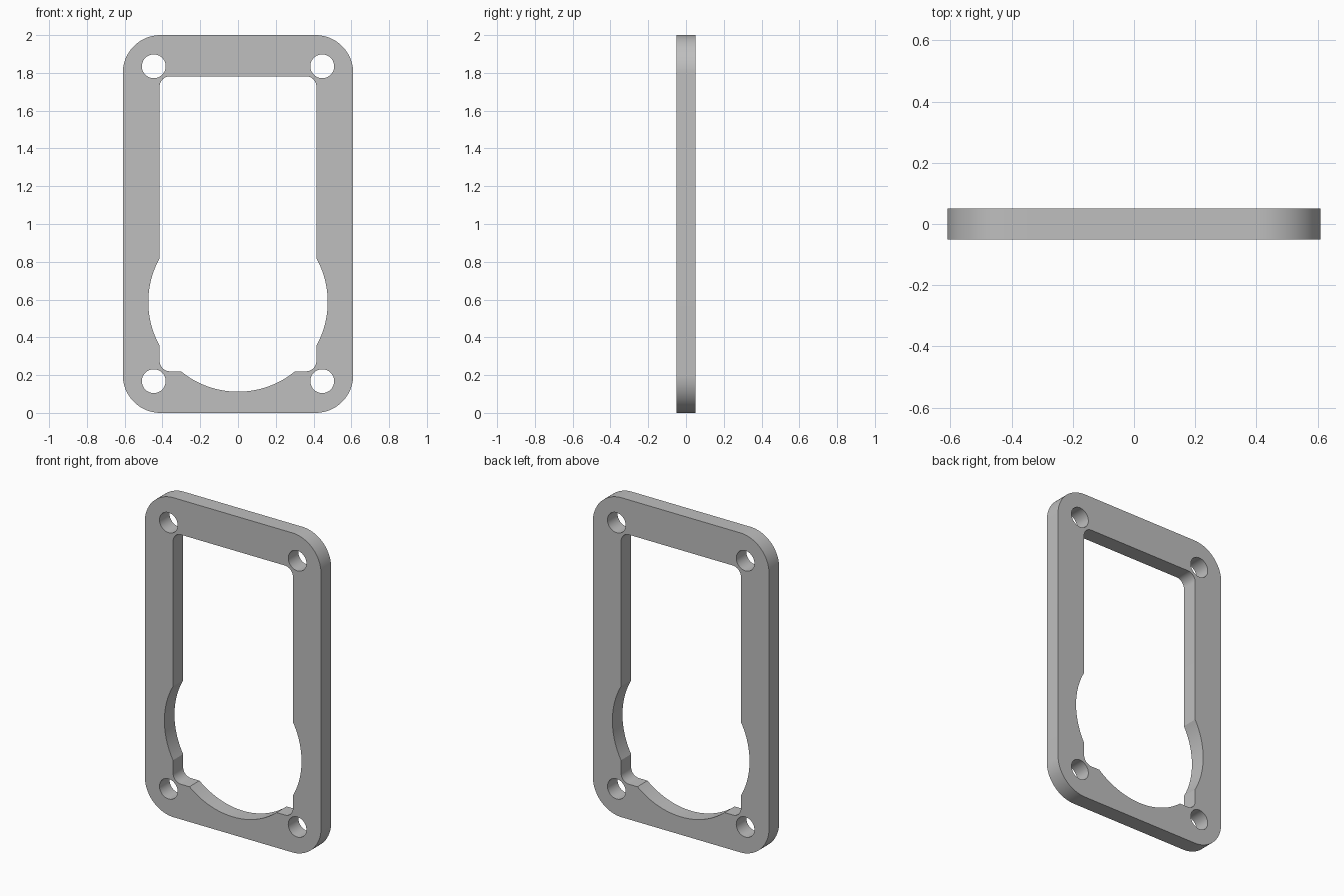
import bpy
import bmesh
from math import sin, cos, asin, acos, radians, pi

if "Cube" in bpy.data.objects:
    bpy.data.objects.remove(bpy.data.objects["Cube"], do_unlink=True)

HALF_W, HEIGHT, HALF_T = 0.61, 2.0, 0.05
OUTER_R = 0.2
WIN_X, WIN_LOW, WIN_TOP, WIN_R = 0.415, 0.22, 1.782, 0.055
BOWL_Z, BOWL_R = 0.587, 0.475
HOLE_X, HOLE_ZS, HOLE_R = 0.446, (0.168, 1.835), 0.063


def arc(cx, cz, r, start, end, steps):
    """Points along an arc, angles in radians."""
    return [(cx + r * cos(start + (end - start) * i / steps),
             cz + r * sin(start + (end - start) * i / steps))
            for i in range(steps + 1)]


def mirrored(half):
    """Close a right-hand outline with its mirror image."""
    left = [(-x, z) for x, z in reversed(half) if x > 1e-5]
    return half + left


# Outer rounded rectangle
cx = HALF_W - OUTER_R
outer = mirrored(arc(cx, OUTER_R, OUTER_R, -pi / 2, 0, 20)
                 + arc(cx, HEIGHT - OUTER_R, OUTER_R, 0, pi / 2, 20))

# Rounded window joined with the round opening that breaks its sides and sill
side = acos(WIN_X / BOWL_R)
sill = asin((WIN_LOW - BOWL_Z) / BOWL_R)
wx = WIN_X - WIN_R
window = mirrored(arc(0, BOWL_Z, BOWL_R, -pi / 2, sill, 16)
                  + arc(wx, WIN_LOW + WIN_R, WIN_R, -pi / 2, 0, 10)
                  + arc(0, BOWL_Z, BOWL_R, -side, side, 24)
                  + arc(wx, WIN_TOP - WIN_R, WIN_R, 0, pi / 2, 10))

# Four screw holes
holes = [arc(s * HOLE_X, z, HOLE_R, 0, 2 * pi, 48)[:-1]
         for s in (-1, 1) for z in HOLE_ZS]

# Filled, extruded profile
curve = bpy.data.curves.new("frame_plate", "CURVE")
curve.dimensions = "2D"
curve.fill_mode = "BOTH"
curve.extrude = HALF_T
for loop in [outer, window] + holes:
    spline = curve.splines.new("POLY")
    spline.points.add(len(loop) - 1)
    for point, (x, z) in zip(spline.points, loop):
        point.co = (x, z, 0, 1)
    spline.use_cyclic_u = True

plate = bpy.data.objects.new("frame_plate", curve)
bpy.context.collection.objects.link(plate)
plate.rotation_euler.x = pi / 2
bpy.ops.object.select_all(action="DESELECT")
plate.select_set(True)
bpy.context.view_layer.objects.active = plate
bpy.ops.object.convert(target="MESH")
plate = bpy.context.object
bpy.ops.object.transform_apply(location=False, rotation=True, scale=False)

# Weld the walls to the faces
bm = bmesh.new()
bm.from_mesh(plate.data)
bmesh.ops.remove_doubles(bm, verts=bm.verts, dist=1e-5)
bmesh.ops.recalc_face_normals(bm, faces=bm.faces)
bm.to_mesh(plate.data)
bm.free()
bpy.ops.object.shade_smooth_by_angle(angle=radians(20))

# Plain grey
grey = bpy.data.materials.new("plain_grey")
grey.use_nodes = True
colour = (0.52, 0.52, 0.52, 1)
grey.diffuse_color = colour
grey.node_tree.nodes["Principled BSDF"].inputs["Base Color"].default_value = colour
plate.data.materials.clear()
plate.data.materials.append(grey)
